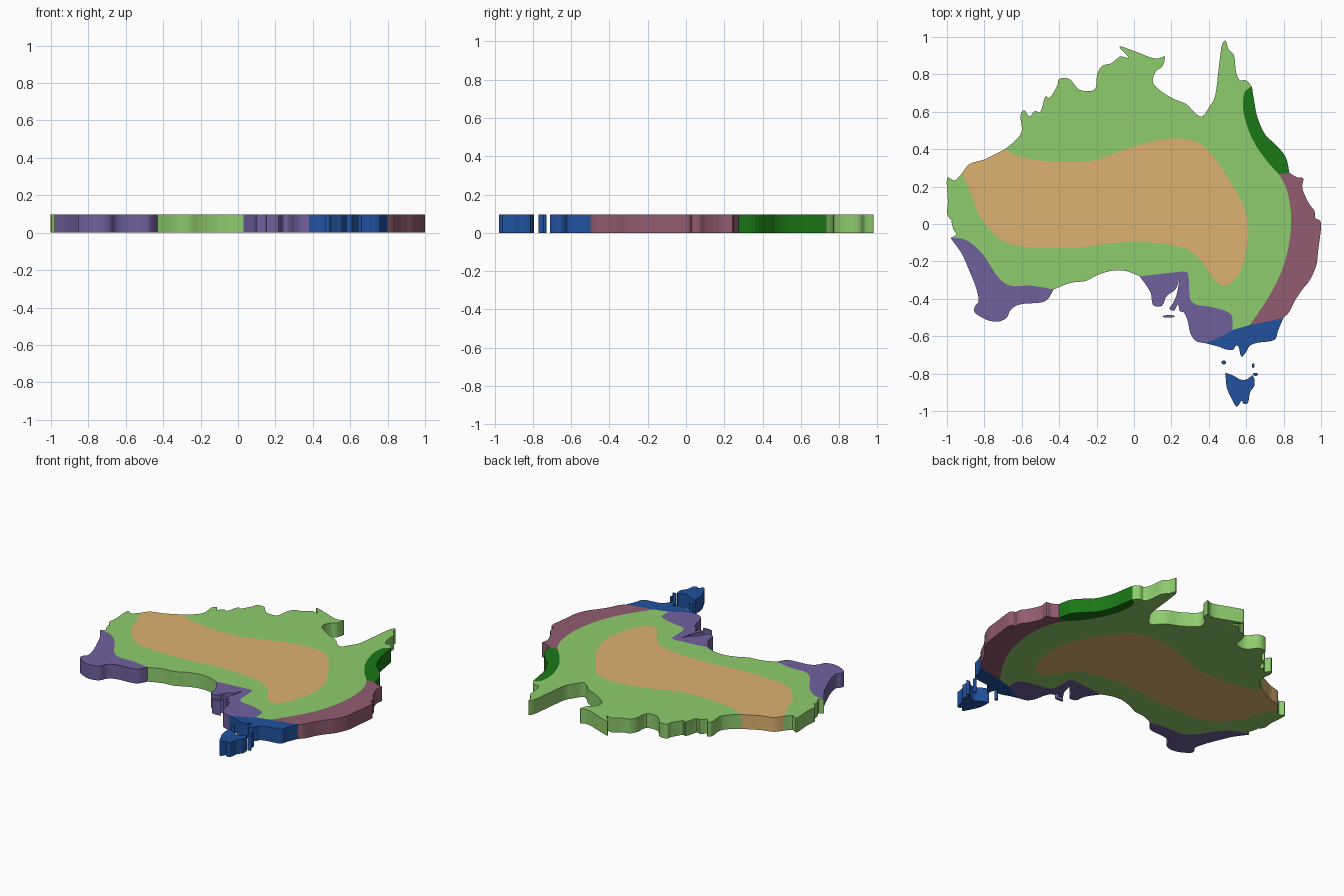
import bpy, bmesh, math
from mathutils import Vector

H = 0.097

def spline(pts, n=4):
    """Smooth open line through a few flat x, y pairs."""
    p = [Vector(pts[i:i + 2]) for i in range(0, len(pts), 2)]
    q = [p[0]] + p + [p[-1]]
    out = []
    for a, b, c, d in zip(q, q[1:], q[2:], q[3:]):
        for k in range(n):
            t = k / n
            out.append(b + 0.5 * t * (c - a + t * (2 * a - 5 * b + 4 * c - d + t * (3 * (b - c) + d - a))))
    return out + [p[-1]]

def rev(line):
    return line[::-1]

def material(name, rgb):
    m = bpy.data.materials.new(name)
    m.diffuse_color = tuple((c / 255 / 12.92 if c < 10 else ((c / 255 + 0.055) / 1.055) ** 2.4) for c in rgb) + (1,)
    return m

def slab(name, lines, mat):
    """Join border lines into one outline and extrude it."""
    pts = []
    for line in lines:
        for v in line:
            if not pts or (v - pts[-1]).length > 1e-4:
                pts.append(v)
    if (pts[0] - pts[-1]).length < 1e-4:
        pts.pop()
    bm = bmesh.new()
    f = bm.faces.new([bm.verts.new((v.x, v.y, 0)) for v in pts])
    ext = bmesh.ops.extrude_face_region(bm, geom=[f], use_keep_orig=True)
    bmesh.ops.translate(bm, vec=(0, 0, H), verts=[e for e in ext["geom"] if isinstance(e, bmesh.types.BMVert)])
    bmesh.ops.recalc_face_normals(bm, faces=bm.faces)
    bmesh.ops.triangulate(bm, faces=[f for f in bm.faces if len(f.verts) > 4])
    me = bpy.data.meshes.new(name)
    bm.to_mesh(me)
    bm.free()
    me.materials.append(mat)
    ob = bpy.data.objects.new(name, me)
    bpy.context.collection.objects.link(ob)

def ellipse(x, y, rx, ry, n=16):
    return [Vector((x + rx * math.cos(2 * math.pi * i / n), y + ry * math.sin(2 * math.pi * i / n))) for i in range(n)]

# coast, clockwise from the north-west
north = spline([-.69, .40, -.63, .45, -.60, .50, -.607, .58, -.585, .608, -.56, .575, -.53, .605, -.50, .60,
                -.475, .68, -.45, .675, -.41, .74, -.40, .775, -.345, .775, -.29, .717, -.21, .72, -.197, .80,
                -.17, .845, -.12, .86, -.075, .895, -.03, .89, -.08, .95, 0, .925, .085, .892, .13, .885, .165, .895,
                .15, .84, .12, .82, .10, .77, .12, .73, .20, .675, .28, .64, .325, .595, .365, .575, .405, .63,
                .435, .69, .455, .85, .47, .955, .49, .98, .505, .935, .535, .90, .545, .815, .565, .77, .60, .768,
                .63, .735])
rain_coast = spline([.63, .735, .642, .66, .66, .57, .70, .48, .75, .43, .81, .36, .83, .275])
east = spline([.83, .275, .87, .25, .905, .243, .90, .19, .935, .11, .965, .07, .97, .03, .993, .02, 1, -.02,
               .985, -.14, .975, -.22, .94, -.30, .90, -.35, .86, -.41, .83, -.47, .80, -.50])
south_east = spline([.80, -.50, .77, -.57, .75, -.62, .66, -.635, .62, -.65, .605, -.675, .575, -.71, .56, -.66,
                     .545, -.65, .53, -.672, .49, -.67, .45, -.655, .38, -.637])
gulfs = spline([.38, -.637, .33, -.625, .30, -.58, .288, -.52, .268, -.475, .245, -.465, .235, -.43, .215, -.462,
                .19, -.452, .21, -.42, .23, -.37, .24, -.30, .222, -.35, .175, -.385, .155, -.43, .135, -.442,
                .10, -.43, .09, -.37, .06, -.32, .03, -.28])
bight = spline([.03, -.28, .01, -.27, -.05, -.25, -.12, -.25, -.20, -.275, -.26, -.305, -.34, -.315, -.43, -.35])
south_west = spline([-.43, -.35, -.46, -.40, -.50, -.42, -.61, -.43, -.66, -.46, -.68, -.50, -.72, -.52, -.78, -.515,
                     -.85, -.475, -.85, -.44, -.83, -.41, -.845, -.34, -.88, -.25, -.92, -.16, -.955, -.11,
                     -.98, -.075])
west = spline([-.98, -.075, -.95, -.055, -.965, -.03, -.975, .015, -.955, 0, -.998, .05, -.995, .12, -1, .245,
               -.96, .232, -.92, .27])
desert_coast = spline([-.92, .27, -.88, .32, -.80, .345, -.74, .375, -.69, .40])

# borders between the zones
desert_edge = spline([-.69, .40, -.61, .36, -.45, .335, -.24, .335, -.10, .38, .05, .43, .20, .457, .32, .445,
                      .40, .39, .48, .28, .57, .13, .61, 0, .60, -.14, .56, -.27, .49, -.33, .43, -.30,
                      .36, -.20, .27, -.13, .10, -.10, -.10, -.10, -.30, -.125, -.55, -.125, -.68, -.10,
                      -.75, -.05, -.83, .05, -.87, .16, -.92, .27])
rain_edge = spline([.63, .735, .59, .70, .585, .60, .63, .46, .70, .35, .775, .265])
rain_east = spline([.775, .265, .83, .275])
east_edge = spline([.775, .265, .815, .19, .84, .05, .83, -.10, .79, -.25, .72, -.39, .62, -.54])
east_cool = spline([.62, -.54, .72, -.52, .80, -.50])
grass_cool = spline([.62, -.54, .525, -.567])
gulf_cool = spline([.525, -.567, .47, -.60, .38, -.637])
gulf_edge = spline([.525, -.567, .525, -.50, .50, -.47, .42, -.445, .33, -.43, .30, -.40, .295, -.35, .29, -.27,
                    .27, -.255, .20, -.26, .03, -.28])
south_west_edge = spline([-.43, -.35, -.55, -.33, -.66, -.33, -.73, -.28, -.81, -.16, -.90, -.085, -.98, -.075])

green = material("grass_green", (143, 204, 109))
sand = material("sand", (221, 178, 112))
forest = material("forest_green", (26, 120, 22))
plum = material("plum", (146, 92, 112))
blue = material("blue", (33, 82, 160))
violet = material("violet", (112, 97, 158))

# mainland zones
slab("desert_zone", [desert_edge, desert_coast], sand)
slab("grassland_zone", [north, rain_edge, east_edge, grass_cool, gulf_edge, bight, south_west_edge, west,
                        rev(desert_edge)], green)
slab("rainforest_zone", [rain_coast, rev(rain_east), rev(rain_edge)], forest)
slab("east_coast_zone", [east, rev(east_cool), rev(east_edge), rain_east], plum)
slab("cool_south_zone", [south_east, rev(gulf_cool), rev(grass_cool), east_cool], blue)
slab("gulf_zone", [gulfs, rev(gulf_edge), gulf_cool], violet)
slab("south_west_zone", [south_west, rev(south_west_edge)], violet)

# islands
slab("southern_island", [spline([.49, -.795, .53, -.81, .57, -.832, .605, -.83, .635, -.81, .645, -.86, .62, -.90,
                                 .61, -.955, .585, -.96, .575, -.945, .55, -.977, .525, -.94, .495, -.87,
                                 .49, -.795])], blue)
for name, x, y, rx, ry, mat in [("west_islet", .48, -.74, .012, .011, blue),
                                ("north_islet", .637, -.757, .007, .013, blue),
                                ("east_islet", .65, -.804, .014, .008, blue),
                                ("gulf_islet", .185, -.494, .033, .007, violet)]:
    slab(name, [ellipse(x, y, rx, ry)], mat)
